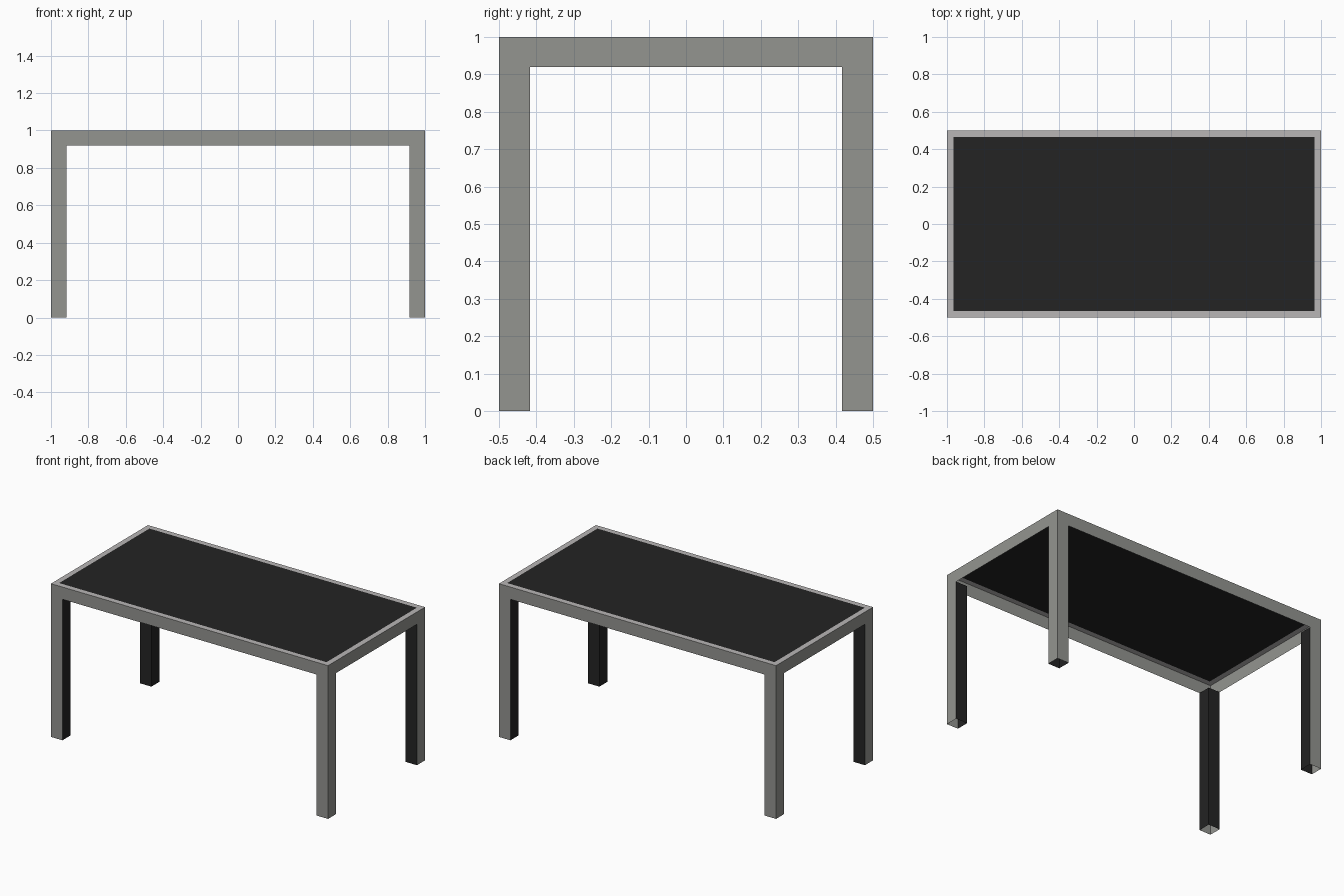
import bpy, bmesh
from mathutils import Matrix, Vector

if "Cube" in bpy.data.objects:
    bpy.data.objects.remove(bpy.data.objects["Cube"])

LEG = 0.083      # leg width
APRON = 0.08     # apron height
RIM = 0.035      # width of the rim round the top panel


def material(name, rgb):
    m = bpy.data.materials.new(name)
    m.diffuse_color = (*rgb, 1)
    m.use_nodes = True
    m.node_tree.nodes["Principled BSDF"].inputs["Base Color"].default_value = m.diffuse_color
    return m


frame_grey = material("frame grey", (0.295, 0.298, 0.280))
rim_grey = material("rim light grey", (0.48, 0.467, 0.467))
black = material("near black", (0.017, 0.017, 0.017))


def finish(name, bm, mats):
    me = bpy.data.meshes.new(name)
    bm.to_mesh(me)
    bm.free()
    for m in mats:
        me.materials.append(m)
    ob = bpy.data.objects.new(name, me)
    bpy.context.collection.objects.link(ob)
    return ob


def sleeve(size, centre):
    """Box open at top and bottom."""
    bm = bmesh.new()
    bmesh.ops.create_cube(bm, size=1, matrix=Matrix.Translation(centre) @ Matrix.Diagonal((*size, 1)))
    bm.normal_update()
    ends = [f for f in bm.faces if abs(f.normal.z) > 0.5]
    bmesh.ops.delete(bm, geom=ends, context='FACES')
    return bm


# Apron: thin outer band under the top
finish("apron", sleeve((2, 1, APRON), (0, 0, 1 - APRON / 2)), [frame_grey])

# Legs: hollow sleeves, grey on the outside faces, black on the inward ones
for sx, xname in ((-1, "left"), (1, "right")):
    for sy, yname in ((-1, "front"), (1, "back")):
        h = 1 - APRON
        bm = sleeve((LEG, LEG, h), (sx * (1 - LEG / 2), sy * (0.5 - LEG / 2), h / 2))
        for f in bm.faces:
            f.material_index = 0 if f.normal.dot(Vector((sx, sy, 0))) > 0 else 1
        finish(f"{yname}_{xname}_leg", bm, [frame_grey, black])

# Table top: one sheet, inset into a light rim and a black panel
bm = bmesh.new()
bmesh.ops.create_grid(bm, x_segments=1, y_segments=1, size=1,
                      matrix=Matrix.Translation((0, 0, 1)) @ Matrix.Diagonal((1, 0.5, 1, 1)))
bm.normal_update()
panel = bm.faces[:]
bmesh.ops.inset_region(bm, faces=panel, thickness=RIM, use_even_offset=True, use_boundary=True)
for f in bm.faces:
    f.material_index = 1 if f.calc_center_median().length < 1.01 and f.calc_area() > 1 else 0
finish("table_top", bm, [rim_grey, black])
